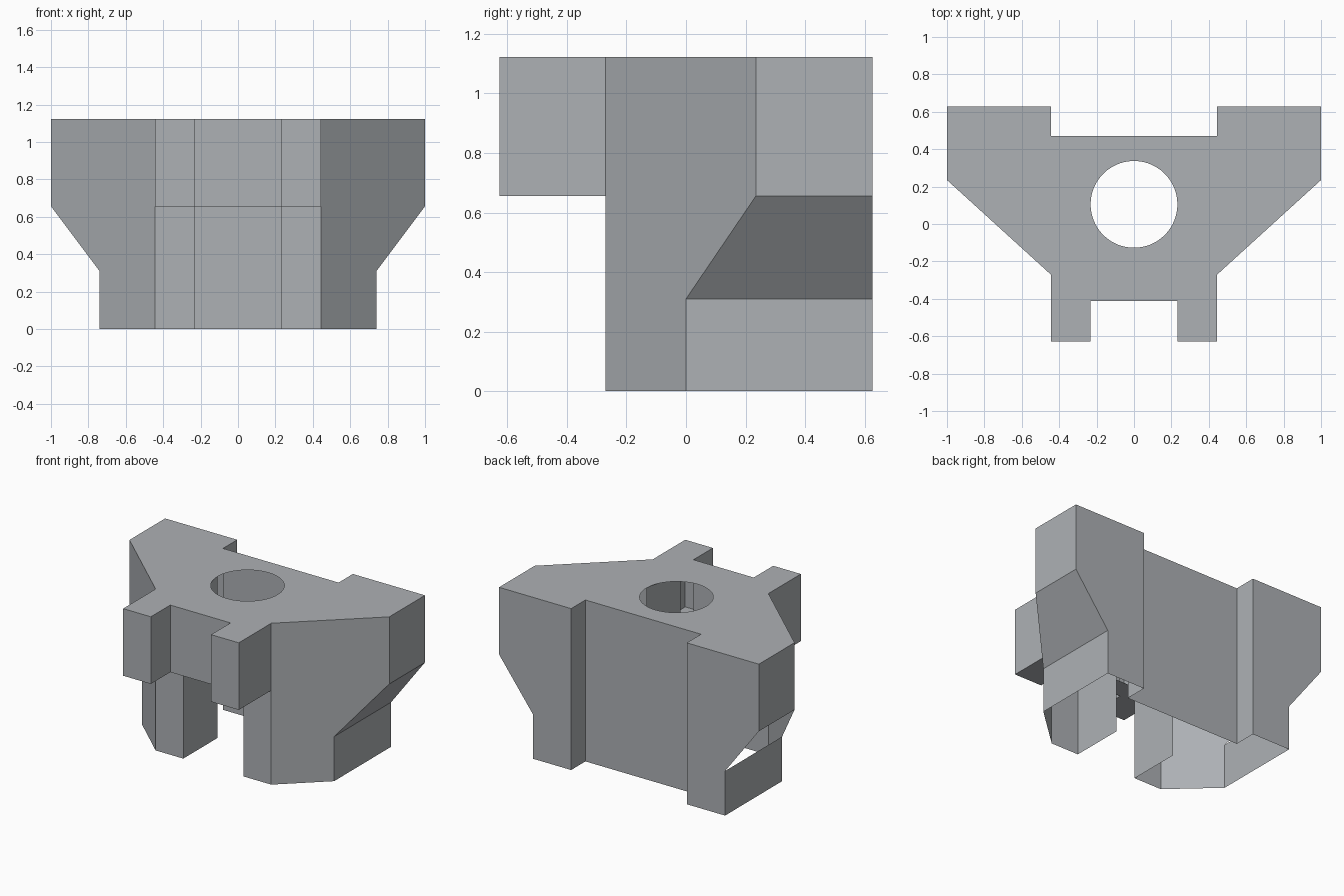
import bpy, bmesh, math
from mathutils import Vector

cube = bpy.data.objects.get("Cube")
if cube:
    bpy.data.objects.remove(cube, do_unlink=True)

grey = bpy.data.materials.new("grey")
grey.use_nodes = True
COLOR = (0.42, 0.44, 0.46, 1)
grey.diffuse_color = COLOR
grey.node_tree.nodes["Principled BSDF"].inputs["Base Color"].default_value = COLOR

# Main levels
TOP, LEDGE, KNEE = 1.123, 0.656, 0.31
BACK, WEB, FRONT, PRONG = 0.627, 0.47, -0.27, -0.627
WIDE, FOOT, STEP, SLOT, NOTCH = 1.0, 0.74, 0.445, 0.232, -0.413
HOLE_Y, BEND, CORNER = 0.105, 0.0, 0.235


def finish(name, bm):
    mesh = bpy.data.meshes.new(name)
    bm.to_mesh(mesh)
    bm.free()
    mesh.materials.append(grey)
    obj = bpy.data.objects.new(name, mesh)
    bpy.context.collection.objects.link(obj)
    return obj


def panels(name, polygons, sides=(1, -1)):
    """Flat panels for the +x side, wound outward, repeated on each side."""
    bm = bmesh.new()
    for side in sides:
        for poly in polygons:
            verts = [bm.verts.new((x * side, y, z)) for x, y, z in poly]
            bm.faces.new(verts if side > 0 else verts[::-1])
    bmesh.ops.remove_doubles(bm, verts=bm.verts, dist=0.0001)
    return finish(name, bm)


def wall(a, b, low, high=TOP):
    return [(*a, low), (*b, low), (*b, high), (*a, high)]


# Top plate with the round hole
half = [(SLOT, NOTCH), (SLOT, PRONG), (STEP, PRONG), (STEP, FRONT),
        (WIDE, CORNER), (WIDE, BACK), (STEP, BACK), (STEP, WEB)]
outline = half + [(-x, y) for x, y in reversed(half)]
N = 64
circle = [(SLOT * math.cos(math.tau * i / N), HOLE_Y + SLOT * math.sin(math.tau * i / N))
          for i in range(N)]
bm = bmesh.new()
for loop in (outline, circle):
    verts = [bm.verts.new((x, y, TOP)) for x, y in loop]
    for i, v in enumerate(verts):
        bm.edges.new((v, verts[i - 1]))
bmesh.ops.triangle_fill(bm, use_beauty=True, use_dissolve=False,
                        edges=bm.edges[:], normal=Vector((0, 0, 1)))
for f in bm.faces:
    f.normal_update()
    if f.normal.z < 0:
        f.normal_flip()
finish("top_plate", bm)

# Slanted front corners, with the overhang profile on the outer edge
panels("corner_walls", [[
    (STEP, FRONT, 0), (FOOT, BEND, 0), (FOOT, BEND, KNEE),
    (WIDE, CORNER, LEDGE), (WIDE, CORNER, TOP), (STEP, FRONT, TOP)]])

# Outer side walls above and below the overhang
panels("side_walls", [
    wall((WIDE, CORNER), (WIDE, BACK), LEDGE),
    wall((FOOT, BEND), (FOOT, BACK), 0, KNEE)])

# Overhang slope, present on one side only
panels("overhang_slope", [[
    (FOOT, BEND, KNEE), (FOOT, BACK, KNEE),
    (WIDE, BACK, LEDGE), (WIDE, CORNER, LEDGE)]], sides=(1,))

# Back wings and the recessed web between them
panels("back_wings", [
    [(STEP, BACK, TOP), (WIDE, BACK, TOP), (WIDE, BACK, LEDGE),
     (FOOT, BACK, KNEE), (FOOT, BACK, 0), (STEP, BACK, 0)],
    wall((STEP, BACK), (STEP, WEB), 0)])
panels("back_web", [wall((STEP, WEB), (-STEP, WEB), 0)], sides=(1,))

# Front legs and the slot between them
panels("front_legs", [
    wall((SLOT, FRONT), (STEP, FRONT), 0, LEDGE),
    wall((SLOT, HOLE_Y), (SLOT, FRONT), 0)])

# Front prongs with undersides
panels("front_prongs", [
    wall((SLOT, PRONG), (STEP, PRONG), LEDGE),
    wall((STEP, PRONG), (STEP, FRONT), LEDGE),
    wall((SLOT, NOTCH), (SLOT, PRONG), LEDGE),
    [(SLOT, PRONG, LEDGE), (SLOT, FRONT, LEDGE),
     (STEP, FRONT, LEDGE), (STEP, PRONG, LEDGE)]])

# Bridge between the prongs
panels("front_bridge", [
    wall((-SLOT, NOTCH), (SLOT, NOTCH), LEDGE),
    [(-SLOT, NOTCH, LEDGE), (-SLOT, FRONT, LEDGE),
     (SLOT, FRONT, LEDGE), (SLOT, NOTCH, LEDGE)]], sides=(1,))
